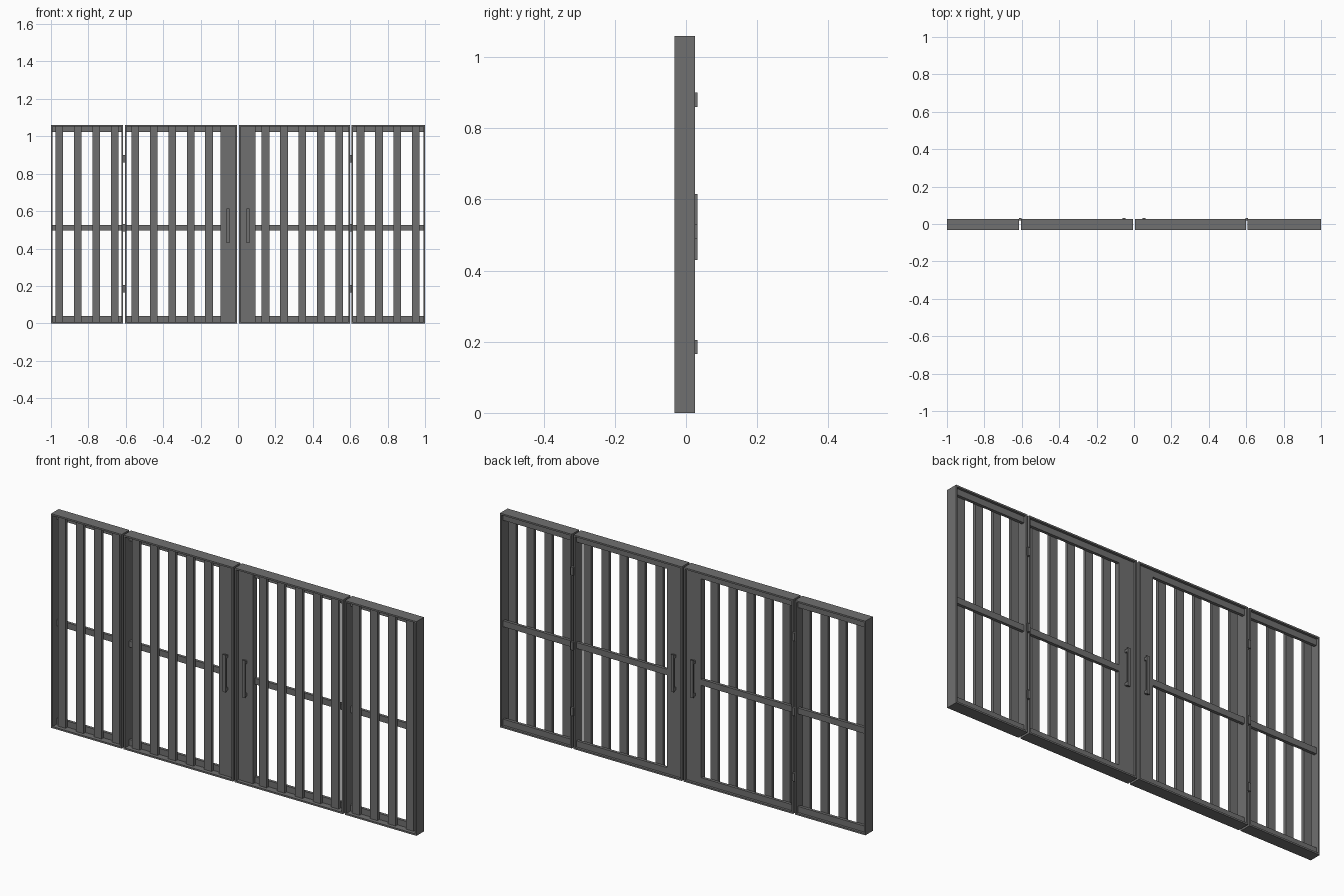
import bpy

cube = bpy.data.objects.get("Cube")
if cube:
    bpy.data.objects.remove(cube, do_unlink=True)

HEIGHT = 1.06
FRONT, BACK = -0.033, 0.026     # depth of the outer frames
SHEET = 0.008                   # frame thickness
SLAT_Y = (-0.015, 0.0)
RAIL_Y = (0.0, 0.014)

steel = bpy.data.materials.new("dark_grey_steel")
steel.use_nodes = True
colour = (0.16, 0.16, 0.16, 1)
steel.diffuse_color = colour
steel.node_tree.nodes["Principled BSDF"].inputs["Base Color"].default_value = colour


def build(name, boxes):
    """One object made of axis-aligned boxes given as (x range, y range, z range)."""
    verts, faces = [], []
    quads = [(0, 1, 3, 2), (4, 6, 7, 5), (0, 4, 5, 1), (2, 3, 7, 6), (0, 2, 6, 4), (1, 5, 7, 3)]
    for xs, ys, zs in boxes:
        base = len(verts)
        verts += [(x, y, z) for x in xs for y in ys for z in zs]
        faces += [[base + i for i in q] for q in quads]
    mesh = bpy.data.meshes.new(name)
    mesh.from_pydata(verts, [], faces)
    mesh.materials.append(steel)
    obj = bpy.data.objects.new(name, mesh)
    bpy.context.collection.objects.link(obj)
    return obj


def around(c, width):
    return (c - width / 2, c + width / 2)


def panel(name, x0, x1, first_slat, count):
    """Framed panel with vertical slats in front of three horizontal rails."""
    depth = (FRONT, BACK)
    inner = (x0 + SHEET, x1 - SHEET)
    build(name + "_frame", [
        ((x0, x0 + SHEET), depth, (0, HEIGHT)),
        ((x1 - SHEET, x1), depth, (0, HEIGHT)),
        (inner, depth, (0, SHEET)),
        (inner, depth, (HEIGHT - SHEET, HEIGHT))])
    build(name + "_rails", [(inner, RAIL_Y, around(z, 0.03)) for z in (0.023, 0.51, HEIGHT - 0.023)])
    build(name + "_slats", [(around(first_slat + i * 0.0985, 0.041), SLAT_Y, (SHEET, HEIGHT - SHEET))
                            for i in range(count)])


# Two fixed side panels and two doors
panel("right_side_panel", -1.0, -0.614, -0.955, 4)
panel("right_door", -0.604, -0.005, -0.549, 5)
panel("left_door", 0.005, 0.598, 0.147, 5)
panel("left_side_panel", 0.608, 1.0, 0.655, 4)

for side, s in (("right", -1), ("left", 1)):
    # Solid plate beside the meeting edge of each door
    plate_x = sorted((s * 0.013, s * 0.093))
    build(side + "_lock_plate", [(plate_x, (SLAT_Y[0], RAIL_Y[1]), (SHEET, HEIGHT - SHEET))])

    # Pull handles on both faces: bar with two standoffs
    hx = around(s * 0.053, 0.016)
    for face, bar_y, post_y in (("front", (-0.033, -0.027), (-0.027, SLAT_Y[0])),
                                ("back", (0.026, 0.032), (RAIL_Y[1], 0.026))):
        build(f"{side}_{face}_handle", [(hx, bar_y, (0.43, 0.615))] +
              [(hx, post_y, around(z, 0.014)) for z in (0.442, 0.603)])

    # Hinges bridging the gap between door and side panel
    gap = -0.609 if s < 0 else 0.603
    build(side + "_hinges", [(around(gap, 0.014), (0.018, 0.032), around(z, 0.04))
                             for z in (0.185, 0.51, 0.88)])
